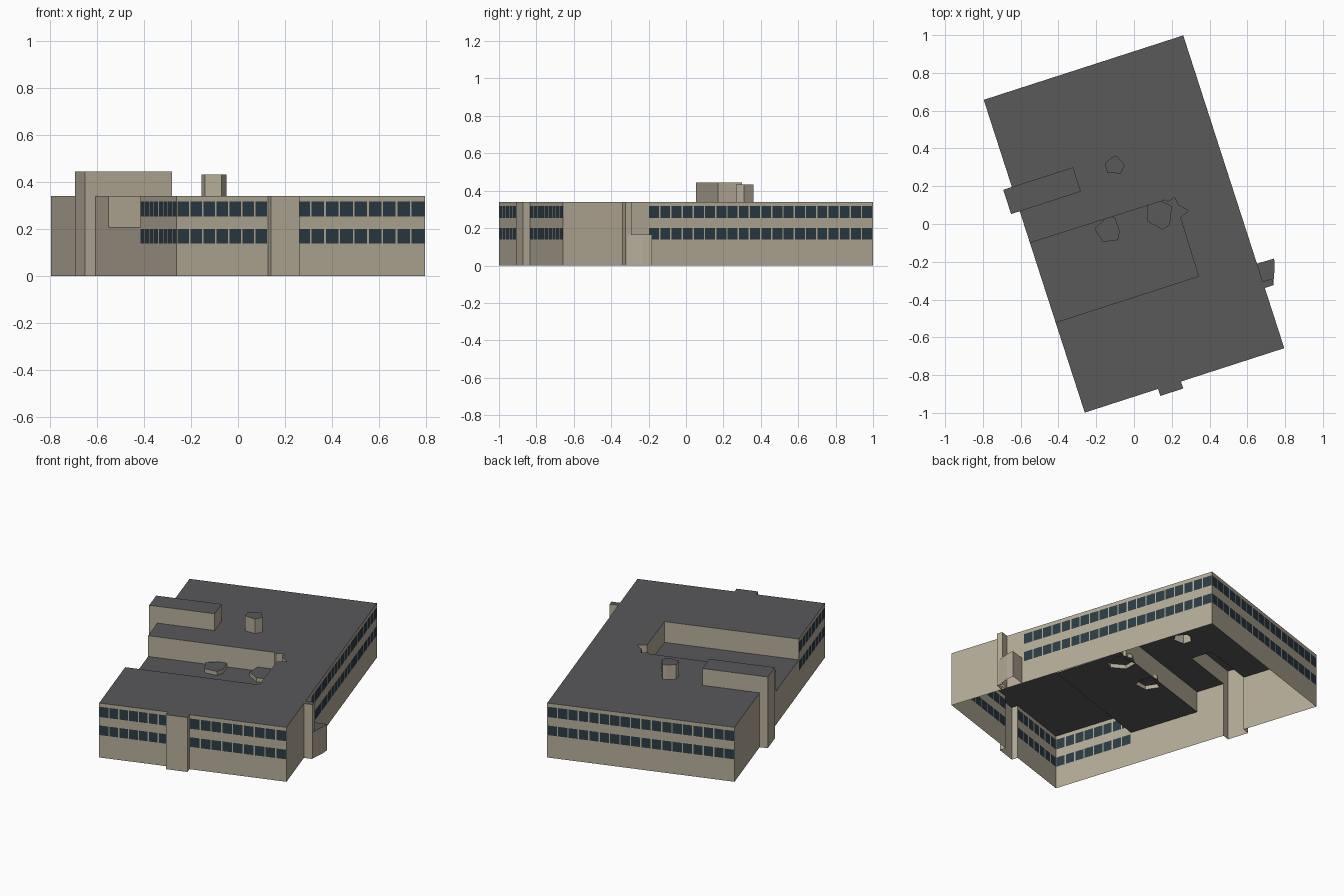
import bpy, bmesh, math
from mathutils import Vector
from mathutils.geometry import tessellate_polygon

if "Cube" in bpy.data.objects:
    bpy.data.objects.remove(bpy.data.objects["Cube"])

ANG = math.radians(17.9)
C, S = math.cos(ANG), math.sin(ANG)
H, LOW = 0.34, 0.21          # main roof and sunken roof heights
U, V = 0.555, 0.87           # half width and half depth of the building


def material(name, rgb):
    m = bpy.data.materials.new(name)
    m.diffuse_color = (*rgb, 1)
    m.use_nodes = True
    m.node_tree.nodes["Principled BSDF"].inputs["Base Color"].default_value = m.diffuse_color
    return m


WALL = material("beige_wall", (0.47, 0.42, 0.32))
GLASS = material("dark_glass", (0.025, 0.045, 0.06))
ROOF = material("grey_roof", (0.1, 0.1, 0.105))


def world(u, v, z):
    return Vector((u * C - v * S, u * S + v * C, z))


def local(points):
    return [(x * C + y * S, -x * S + y * C) for x, y in points]


def finish(name, bm):
    bmesh.ops.remove_doubles(bm, verts=bm.verts, dist=1e-5)
    me = bpy.data.meshes.new(name)
    bm.to_mesh(me)
    bm.free()
    for m in (WALL, GLASS, ROOF):
        me.materials.append(m)
    ob = bpy.data.objects.new(name, me)
    bpy.context.collection.objects.link(ob)


def quad(bm, p, q, t0, t1, z0, z1, mat=0):
    def at(t, z):
        return bm.verts.new(world(p[0] + (q[0] - p[0]) * t, p[1] + (q[1] - p[1]) * t, z))
    bm.faces.new((at(t0, z0), at(t1, z0), at(t1, z1), at(t0, z1))).material_index = mat


def windowed_wall(bm, p, q, panes):
    """Thin wall with two ribbons of panes separated by mullions."""
    for z0, z1 in ((0, 0.14), (0.20, 0.253), (0.317, H)):
        quad(bm, p, q, 0, 1, z0, z1)
    m = 0.06 / panes
    for z0, z1 in ((0.14, 0.20), (0.253, 0.317)):
        for i in range(panes):
            a, b = i / panes, (i + 1) / panes
            quad(bm, p, q, a, a + m, z0, z1)
            quad(bm, p, q, a + m, b - m, z0, z1, 1)
            quad(bm, p, q, b - m, b, z0, z1)


def cap(bm, loops, z):
    """Flat upward face, first loop outer, the rest holes."""
    pts = [[world(u, v, z) for u, v in lp] for lp in loops]
    flat = [p for lp in pts for p in lp]
    vs = [bm.verts.new(p) for p in flat]
    for t in tessellate_polygon(pts):
        a, b, c = t
        n = (flat[b] - flat[a]).cross(flat[c] - flat[a]).z
        if abs(n) > 1e-10:
            f = bm.faces.new([vs[i] for i in (t if n > 0 else (a, c, b))])
            f.material_index = 2


def prism(name, loop, z0, z1, open_side=False):
    """Open-bottomed prism, loop counter-clockwise."""
    bm = bmesh.new()
    n = len(loop)
    for i in range(n - 1 if open_side else n):
        quad(bm, loop[i], loop[(i + 1) % n], 0, 1, z0, z1)
    cap(bm, [loop], z1)
    finish(name, bm)


# Outlines of the sunken court and the small rooftop volumes
court = [(-U, 0.074)] + local([(0.165, 0.127), (0.18, 0.117), (0.215, 0.14), (0.235, 0.10),
                               (0.29, 0.07), (0.245, 0.035)]) + [(0.24, -0.368), (-U, -0.368)]
vent = local([(-0.155, 0.32), (-0.14, 0.27), (-0.07, 0.268), (-0.048, 0.31), (-0.09, 0.36), (-0.115, 0.355)])
light_a = local([(-0.21, -0.025), (-0.165, -0.095), (-0.085, -0.085), (-0.075, -0.04), (-0.10, 0.035), (-0.14, 0.04)])
light_b = local([(0.07, 0.015), (0.15, -0.03), (0.19, -0.005), (0.2, 0.095), (0.125, 0.13), (0.07, 0.095)])

# Outer walls
P0, P1, P2 = 0.25, 0.385, -0.215      # penthouse front, back, inner side
bm = bmesh.new()
windowed_wall(bm, (-U, -V), (-0.147, -V), 7)
windowed_wall(bm, (-0.02, -V), (U, -V), 9)
quad(bm, (U, -V), (U, -0.39), 0, 1, 0, H)
windowed_wall(bm, (U, -0.39), (U, V), 20)
windowed_wall(bm, (U, V), (-U, V), 18)
quad(bm, (-U, V), (-U, P1), 0, 1, 0, H)
quad(bm, (-U, P0), (-U, 0.074), 0, 1, 0, H)
quad(bm, (-U, 0.074), (-U, -0.368), 0, 1, 0, LOW)
windowed_wall(bm, (-U, -0.368), (-U, -V), 8)
finish("outer_walls", bm)

# Court walls and floor
bm = bmesh.new()
for p, q in zip(court, court[1:]):
    quad(bm, p, q, 0, 1, LOW, H)
cap(bm, [court[::-1], light_a, light_b], LOW)
finish("sunken_court", bm)

# Main roof, open under the penthouse and vent
bm = bmesh.new()
cap(bm, [[(-U, -V), (U, -V), (U, V), (-U, V), (-U, P1), (P2, P1), (P2, P0), (-U, P0)] + court,
         vent], H)
finish("main_roof", bm)

# Penthouse running down the outside of the left wall
bm = bmesh.new()
E, T = -0.603, 0.445
quad(bm, (E, P0), (-U, P0), 0, 1, 0, T)
quad(bm, (-U, P0), (P2, P0), 0, 1, H, T)
quad(bm, (P2, P0), (P2, P1), 0, 1, H, T)
quad(bm, (P2, P1), (-U, P1), 0, 1, H, T)
quad(bm, (-U, P1), (E, P1), 0, 1, 0, T)
quad(bm, (E, P1), (E, P0), 0, 1, 0, T)
cap(bm, [[(E, P0), (P2, P0), (P2, P1), (E, P1)]], T)
finish("penthouse", bm)

# Rooftop vent and court skylights
prism("roof_vent", vent, H, 0.432)
prism("skylight_left", light_a, LOW, 0.235)
prism("skylight_right", light_b, LOW, 0.235)

# Projecting bays on the front and right walls
prism("front_bay", [(-0.147, -V), (-0.147, -0.909), (-0.02, -0.909), (-0.02, -V)], 0, H, True)
prism("right_pier", [(U, -0.535), (0.606, -0.535), (0.606, -0.50), (U, -0.50)], 0, H, True)
prism("right_porch", local([(0.685, -0.315), (0.738, -0.315), (0.745, -0.23), (0.742, -0.183), (0.651, -0.21)]),
      0, 0.165, True)
